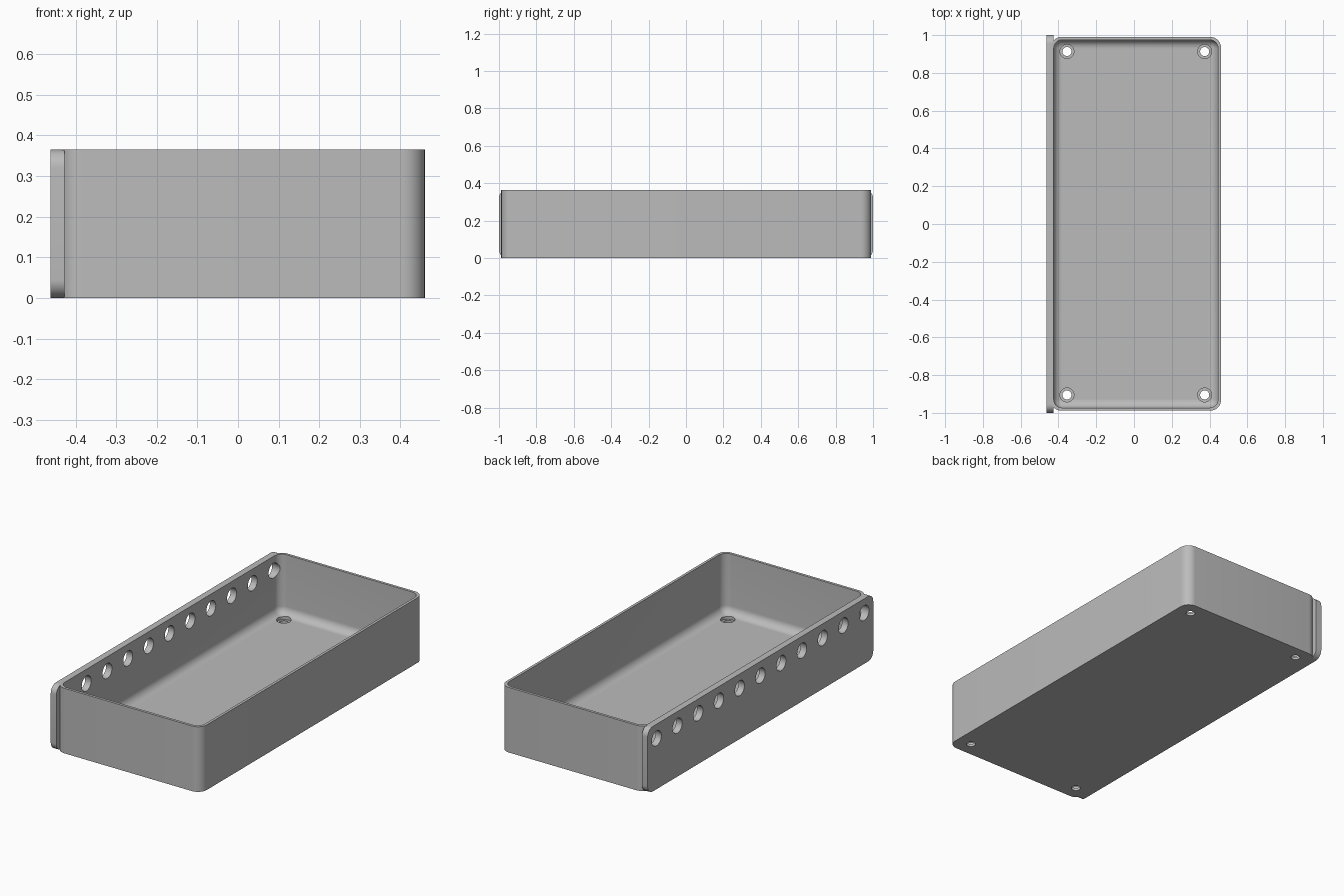
import bpy, bmesh
from mathutils import Vector

if "Cube" in bpy.data.objects:
    bpy.data.objects.remove(bpy.data.objects["Cube"], do_unlink=True)

HEIGHT = 0.365
WALL = 0.015
FLOOR = 0.03

grey = bpy.data.materials.new("plain grey")
grey.use_nodes = True
grey.diffuse_color = (0.5, 0.5, 0.5, 1)
grey.node_tree.nodes["Principled BSDF"].inputs["Base Color"].default_value = (0.5, 0.5, 0.5, 1)


def rounded_box(name, low, high, radius, axis, round_bottom=False):
    """Box whose edges along one axis (and optionally the bottom rim) are rounded."""
    low, high = Vector(low), Vector(high)
    bm = bmesh.new()
    bmesh.ops.create_cube(bm, size=1)
    for v in bm.verts:
        v.co = Vector([(l + h) / 2 + c * (h - l) for l, h, c in zip(low, high, v.co)])
    edges = []
    for e in bm.edges:
        a, b = e.verts
        along = abs((a.co - b.co).normalized()[axis]) > 0.9
        at_bottom = max(a.co.z, b.co.z) < low.z + 0.001
        if along or (round_bottom and at_bottom):
            edges.append(e)
    bmesh.ops.bevel(bm, geom=edges, offset=radius, offset_type='OFFSET',
                    segments=10, profile=0.5, affect='EDGES')
    mesh = bpy.data.meshes.new(name)
    bm.to_mesh(mesh)
    bm.free()
    mesh.materials.append(grey)
    obj = bpy.data.objects.new(name, mesh)
    bpy.context.collection.objects.link(obj)
    return obj


def cylinder(name, radius, depth, location, rotation=(0, 0, 0)):
    bpy.ops.mesh.primitive_cylinder_add(vertices=32, radius=radius, depth=depth,
                                        location=location, rotation=rotation)
    obj = bpy.context.object
    obj.name = name
    obj.data.materials.append(grey)
    return obj


def combine(target, tool, operation):
    """Apply a boolean and discard the tool."""
    tool.hide_render = True
    bpy.context.view_layer.objects.active = target
    mod = target.modifiers.new("combine", 'BOOLEAN')
    mod.operation = operation
    mod.solver = 'EXACT'
    mod.object = tool
    bpy.ops.object.modifier_apply(modifier=mod.name)
    bpy.data.objects.remove(tool, do_unlink=True)


# Tray body with rounded upright corners, joined to the slightly longer side plate
left, right, front, back = -0.44, 0.46, -0.988, 0.99
tray = rounded_box("tray", (left, front, 0), (right, back, HEIGHT), 0.055, axis=2)
plate = rounded_box("side_plate", (-0.462, -1, 0), (-0.427, 1, HEIGHT), 0.045, axis=0)
combine(tray, plate, 'UNION')

# Hollow interior with a filleted floor
cavity = rounded_box("cavity", (left + WALL, front + WALL, FLOOR),
                     (right - WALL, back - WALL, HEIGHT + 0.1), 0.045, axis=2,
                     round_bottom=True)
combine(tray, cavity, 'DIFFERENCE')

# Row of through holes along the side plate
for i in range(11):
    hole = cylinder("side_hole", 0.042, 0.12, (-0.445, (i - 5) * 0.184, 0.285), (0, 1.5708, 0))
    combine(tray, hole, 'DIFFERENCE')

# Counterbored screw holes in the floor corners
for x in (-0.355, 0.374):
    for y in (-0.905, 0.913):
        bore = cylinder("counterbore", 0.037, 0.06, (x, y, 0.015 + 0.03))
        combine(tray, bore, 'DIFFERENCE')
        hole = cylinder("screw_hole", 0.024, 0.1, (x, y, 0))
        combine(tray, hole, 'DIFFERENCE')

# Smooth the fillets and holes, keep the edges crisp
bpy.ops.object.select_all(action='DESELECT')
tray.select_set(True)
bpy.context.view_layer.objects.active = tray
bpy.ops.object.shade_smooth_by_angle(angle=0.5)
